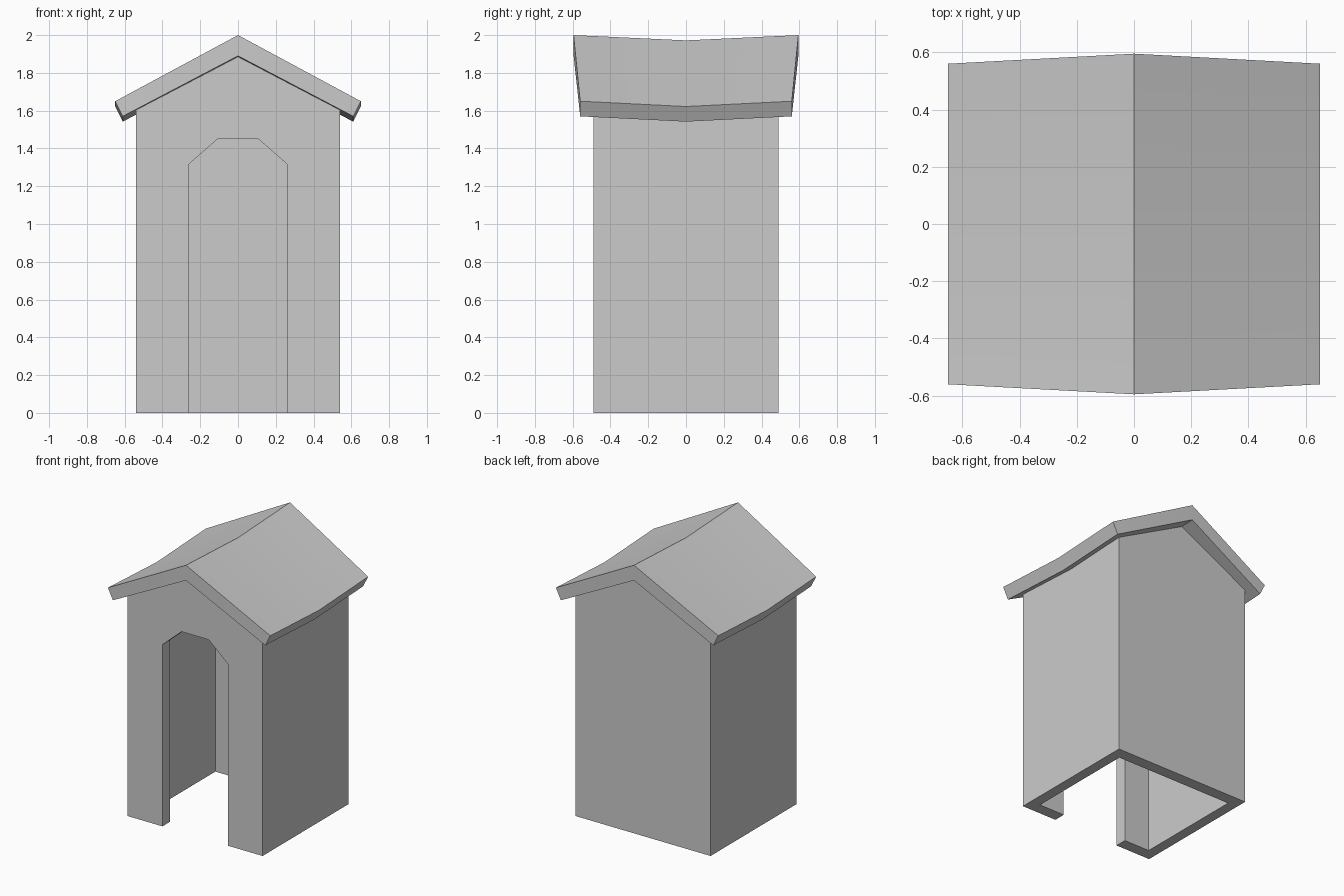
import bpy, bmesh

if "Cube" in bpy.data.objects:
    bpy.data.objects.remove(bpy.data.objects["Cube"])


def loft(name, rings):
    """Solid through a row of matching closed rings, capped at both ends."""
    bm = bmesh.new()
    rows = [[bm.verts.new(p) for p in ring] for ring in rings]
    n = len(rows[0])
    for a, b in zip(rows, rows[1:]):
        for i in range(n):
            j = (i + 1) % n
            bm.faces.new((a[i], a[j], b[j], b[i]))
    bm.faces.new(rows[0])
    bm.faces.new(rows[-1])
    bmesh.ops.recalc_face_normals(bm, faces=bm.faces)
    mesh = bpy.data.meshes.new(name)
    bm.to_mesh(mesh)
    bm.free()
    obj = bpy.data.objects.new(name, mesh)
    bpy.context.collection.objects.link(obj)
    return obj


def prism(name, half, y0, y1):
    """Extrude along y a profile given by its right half (x, z)."""
    profile = half + [(-x, z) for x, z in reversed(half) if x > 0]
    return loft(name, [[(x, y, z) for x, z in profile] for y in (y0, y1)])


def cut(target, cutter):
    mod = target.modifiers.new(cutter.name, 'BOOLEAN')
    mod.operation = 'DIFFERENCE'
    mod.solver = 'EXACT'
    mod.object = cutter
    cutter.hide_render = True
    cutter.hide_viewport = True


# Walls: gabled prism, hollowed out, open at the floor and under the roof
walls = prism("walls", [(0.54, 0), (0.54, 1.63), (0, 1.92)], -0.49, 0.49)
cut(walls, prism("room_cutter", [(0.465, -0.2), (0.465, 2.2)], -0.405, 0.405))

# Doorway with a chamfered arch in the front wall
cut(walls, prism("door_cutter",
                 [(0.262, -0.1), (0.262, 1.315), (0.108, 1.45)], -0.7, -0.3))

# Roof: thick chevron that sags in the middle and juts out at the ridge
chevron = [(0, 2.0), (0.65, 1.65), (0.61, 1.57),
           (0, 1.89), (-0.61, 1.57), (-0.65, 1.65)]
rings = []
for side in (-1, 0, 1):
    sag = 0.0 if side else 0.028
    rings.append([(x, side * (0.595 if x == 0 else 0.56), z - sag)
                  for x, z in chevron])
roof = loft("roof", rings)
bm = bmesh.new()
bm.from_mesh(roof.data)
# Split the concave end caps along the ridge line
for f in [f for f in bm.faces if len(f.verts) == 6]:
    ridge = [v for v in f.verts if abs(v.co.x) < 1e-6]
    bmesh.utils.face_split(f, ridge[0], ridge[1])
bm.to_mesh(roof.data)
bm.free()

# Soft shading over the sag, crisp roof edges
bpy.context.view_layer.objects.active = roof
roof.select_set(True)
bpy.ops.object.shade_smooth_by_angle(angle=0.5)
